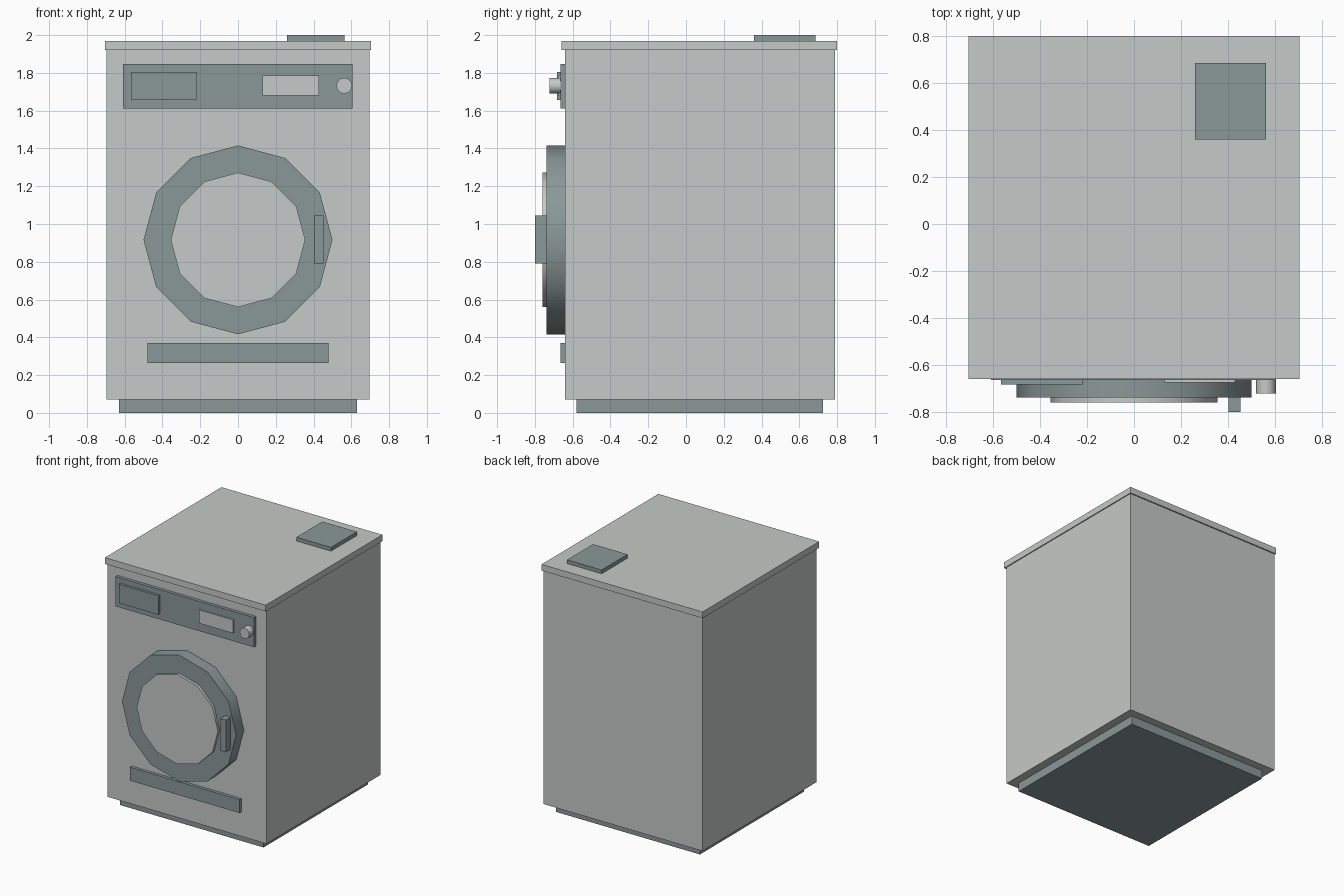
import bpy
import math

if "Cube" in bpy.data.objects:
    bpy.data.objects.remove(bpy.data.objects["Cube"])


def material(name, rgb):
    m = bpy.data.materials.new(name)
    m.diffuse_color = (*rgb, 1.0)
    m.use_nodes = True
    m.node_tree.nodes["Principled BSDF"].inputs["Base Color"].default_value = m.diffuse_color
    return m


LIGHT = material("light_grey", (0.56, 0.59, 0.57))
DARK = material("slate_grey", (0.255, 0.318, 0.31))


def box(name, x, y, z, mat):
    """Box from its (min, max) extents on each axis."""
    bpy.ops.mesh.primitive_cube_add(size=1, location=[sum(r) / 2 for r in (x, y, z)])
    ob = bpy.context.object
    ob.name = name
    ob.scale = [r[1] - r[0] for r in (x, y, z)]
    bpy.ops.object.transform_apply(location=False, rotation=False, scale=True)
    ob.data.materials.append(mat)
    return ob


def disc(name, x, z, radius, y, mat, sides=12):
    """Cylinder along y with a corner pointing up and smooth walls."""
    bpy.ops.mesh.primitive_cylinder_add(
        vertices=sides, radius=radius, depth=y[1] - y[0],
        location=(x, sum(y) / 2, z), rotation=(math.pi / 2, 0, 0))
    ob = bpy.context.object
    ob.name = name
    ob.data.materials.append(mat)
    bpy.ops.object.shade_smooth_by_angle(angle=math.radians(40))
    return ob


FRONT = -0.64

# Cabinet
box("plinth", (-0.63, 0.63), (-0.58, 0.725), (0, 0.07), DARK)
box("cabinet", (-0.697, 0.697), (FRONT, 0.79), (0.07, 1.92), LIGHT)
box("lid", (-0.705, 0.705), (-0.66, 0.80), (1.92, 1.97), LIGHT)
box("top_plate", (0.26, 0.563), (0.36, 0.685), (1.97, 2.0), DARK)

# Control panel
box("control_panel", (-0.608, 0.605), (-0.665, FRONT), (1.612, 1.847), DARK)
box("detergent_drawer", (-0.566, -0.22), (-0.684, -0.665), (1.656, 1.806), DARK)
box("display", (0.13, 0.43), (-0.676, -0.665), (1.68, 1.785), LIGHT)
disc("knob", 0.562, 1.732, 0.042, (-0.722, -0.665), LIGHT)

# Door
disc("door_ring", 0, 0.916, 0.5, (-0.738, FRONT), DARK)
disc("door_window", 0, 0.916, 0.356, (-0.76, -0.738), LIGHT)
box("door_handle", (0.403, 0.453), (-0.80, -0.738), (0.79, 1.045), DARK)

# Lower service strip
box("service_strip", (-0.48, 0.48), (-0.665, FRONT), (0.265, 0.371), DARK)
